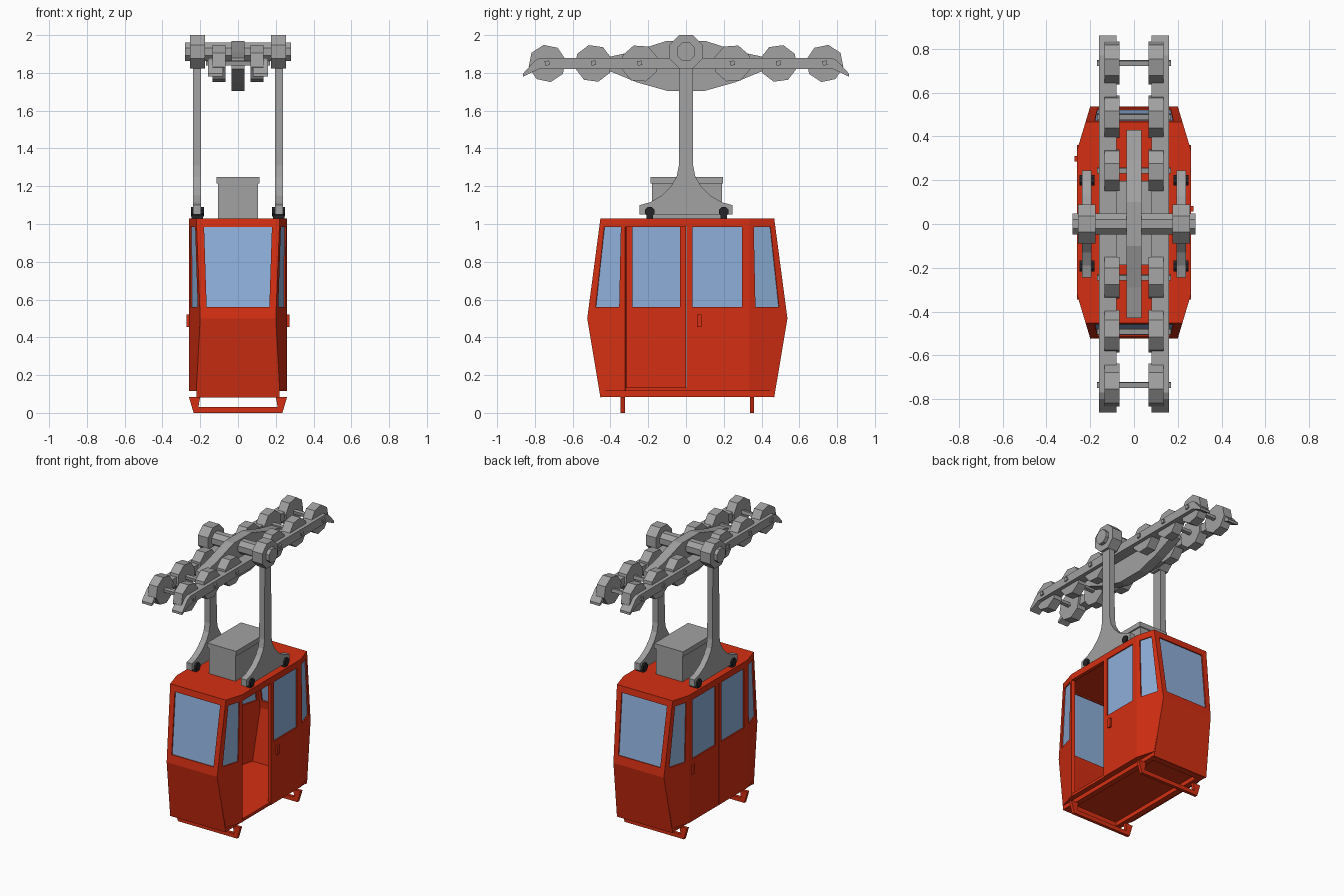
import bpy, bmesh, math
from mathutils import Vector

if "Cube" in bpy.data.objects:
    bpy.data.objects.remove(bpy.data.objects["Cube"])


def material(name, rgb):
    m = bpy.data.materials.new(name)
    m.diffuse_color = (*rgb, 1)
    m.use_nodes = True
    m.node_tree.nodes["Principled BSDF"].inputs["Base Color"].default_value = m.diffuse_color
    return m


RED = material("cabin red", (0.66, 0.028, 0.006))
GREY = material("metal grey", (0.36, 0.36, 0.36))
BLUE = material("window blue", (0.27, 0.43, 0.70))
BLACK = material("rubber black", (0.018, 0.018, 0.022))


def finish(name, bm, mat):
    bmesh.ops.remove_doubles(bm, verts=bm.verts, dist=1e-5)
    bmesh.ops.recalc_face_normals(bm, faces=bm.faces)
    me = bpy.data.meshes.new(name)
    bm.to_mesh(me)
    bm.free()
    me.materials.append(mat)
    ob = bpy.data.objects.new(name, me)
    bpy.context.collection.objects.link(ob)
    return ob


def prism(name, pts, axis, a, b, mat):
    """Extrude a 2D outline along an axis from a to b."""
    place = {"x": lambda p, t: (t, p[0], p[1]),
             "y": lambda p, t: (p[0], t, p[1]),
             "z": lambda p, t: (p[0], p[1], t)}[axis]
    bm = bmesh.new()
    face = bm.faces.new([bm.verts.new(place(p, a)) for p in pts])
    out = bmesh.ops.extrude_face_region(bm, geom=[face])
    new = [v for v in out["geom"] if isinstance(v, bmesh.types.BMVert)]
    bmesh.ops.translate(bm, verts=new, vec=Vector(place((0, 0), b - a)))
    if not any(f is face for f in bm.faces):
        bm.faces.new([v for v in bm.verts if v not in new])
    return finish(name, bm, mat)


def box(name, x0, x1, y0, y1, z0, z1, mat):
    return prism(name, [(x0, y0), (x1, y0), (x1, y1), (x0, y1)], "z", z0, z1, mat)


def disc(name, y, z, r, x0, x1, mat, sides=8, turn=0.5):
    pts = [(y + r * math.cos(2 * math.pi * (i + turn) / sides),
            z + r * math.sin(2 * math.pi * (i + turn) / sides)) for i in range(sides)]
    return prism(name, pts, "x", x0, x1, mat)


def slab(bm, quad, shift):
    """Add a closed six-sided block made from a quad and its shifted copy."""
    a = [bm.verts.new(p) for p in quad]
    b = [bm.verts.new(p + shift) for p in quad]
    bm.faces.new(a)
    bm.faces.new(b[::-1])
    for i in range(4):
        j = (i + 1) % 4
        bm.faces.new((a[i], b[i], b[j], a[j]))


def panel(name, quad, window=None, thick=0.025):
    """Wall panel; window = (u0, u1, v0, v1) as fractions of the quad."""
    q = [Vector(p) for p in quad]
    n = (q[1] - q[0]).cross(q[3] - q[0]).normalized()
    mid = sum(q, Vector()) / 4
    if n.dot(Vector((mid.x, mid.y * 0.5, 0))) > 0:
        n = -n                                   # always thicken inwards

    def at(u, v):
        return q[0].lerp(q[1], u).lerp(q[3].lerp(q[2], u), v)
    bm = bmesh.new()
    if not window:
        slab(bm, q, n * thick)
    else:
        u0, u1, v0, v1 = window
        h = [at(u0, v0), at(u1, v0), at(u1, v1), at(u0, v1)]
        a, b = [], []
        for i in range(4):
            j = (i + 1) % 4
            for s in (0, thick):
                o = n * s
                bm.faces.new([bm.verts.new(p + o) for p in (q[i], q[j], h[j], h[i])])
            for c, d in ((q[i], q[j]), (h[i], h[j])):
                bm.faces.new([bm.verts.new(p) for p in (c, d, d + n * thick, c + n * thick)])
        glass = bmesh.new()
        slab(glass, [p + n * 0.008 for p in h], n * 0.006)
        finish(name + "_window", glass, BLUE)
    return finish(name, bm, RED)


# Cabin dimensions: waist, roof and sill levels
CY = 0.007
Z0, ZM, ZT = 0.10, 0.50, 1.03
W, SIDE_Y = 0.26, 0.33          # side wall and where it meets the corner
XM, YM = 0.20, 0.53             # waist corner
XE, YE = 0.221, 0.46            # roof and sill corner

# End walls and angled corners
for s, end in ((-1, "front"), (1, "back")):
    def p(x, y, z):
        return (x, CY + s * y, z)
    panel(end + "_wall_upper", [p(-XM, YM, ZM), p(XM, YM, ZM), p(XE, YE, ZT), p(-XE, YE, ZT)],
          (0.09, 0.91, 0.113, 0.915))
    panel(end + "_wall_lower", [p(-XE, YE, 0.082), p(XE, YE, 0.082), p(XM, YM, ZM), p(-XM, YM, ZM)])
    for k, side in ((-1, "left"), (1, "right")):
        panel(f"{end}_{side}_corner_upper",
              [p(k * XM, YM, ZM), p(k * W, SIDE_Y, ZM), p(k * W, SIDE_Y, ZT), p(k * XE, YE, ZT)],
              (0.19, 0.84, 0.113, 0.915))
        panel(f"{end}_{side}_corner_lower",
              [p(k * XE, YE, 0.115), p(k * W, SIDE_Y, 0.115), p(k * W, SIDE_Y, ZM), p(k * XM, YM, ZM)])

# Side doors; the front right doorway stands open
for k, side in ((-1, "left"), (1, "right")):
    for s, end in ((-1, "front"), (1, "back")):
        if (k, s) == (1, -1):
            continue
        y0 = 0 if s < 0 else 0.002
        panel(f"{side}_{end}_door",
              [(k * W, y0, 0.115), (k * W, CY + s * SIDE_Y, 0.115),
               (k * W, CY + s * SIDE_Y, ZT), (k * W, y0, ZT)], (0.1, 0.88, 0.486, 0.95))
box("doorway_header", 0.235, W, CY - SIDE_Y, 0, 0.985, ZT, RED)
box("right_handle", W - 0.005, W + 0.012, 0.058, 0.083, 0.455, 0.52, RED)
box("left_handle", -W - 0.012, -W + 0.005, 0.285, 0.31, 0.455, 0.52, RED)


# Roof and floor slabs
def octagon(w, x, sy, y):
    return [(-x, CY - y), (x, CY - y), (w, CY - sy), (w, CY + sy),
            (x, CY + y), (-x, CY + y), (-w, CY + sy), (-w, CY - sy)]


prism("roof", octagon(W, XE, SIDE_Y, YE), "z", 0.99, ZT, RED)
prism("floor", octagon(W - 0.005, XE - 0.005, SIDE_Y, YE - 0.005), "z", 0.115, 0.135, RED)

# Underframe rim
for s in (-1, 1):
    box("underframe_rail", s * 0.20 - 0.02, s * 0.20 + 0.02, CY - 0.44, CY + 0.44, 0.085, 0.118, RED)
    y = CY + s * 0.425
    box("underframe_crossbar", -0.21, 0.21, y - 0.02, y + 0.02, 0.085, 0.118, RED)

# Landing skids under the floor
skid = [(-0.26, 0.085), (-0.235, 0), (0.235, 0), (0.26, 0.085),
        (0.20, 0.085), (0.21, 0.03), (-0.21, 0.03), (-0.20, 0.085)]
for s in (-1, 1):
    y = CY + s * 0.342
    prism("landing_skid", skid, "y", y - 0.011, y + 0.011, RED)

# Roof equipment box
box("equipment_box", -0.105, 0.105, -0.18, 0.19, ZT, 1.215, GREY)
box("equipment_lid", -0.115, 0.115, -0.187, 0.197, 1.215, 1.25, GREY)

# Hanger arms with flared feet, pins and hubs
half = [(0.245, 1.05), (0.245, 1.10), (0.19, 1.115), (0.13, 1.15), (0.08, 1.20),
        (0.05, 1.25), (0.038, 1.31), (0.036, 1.90)]
arm = half + [(-y, z) for y, z in reversed(half)]
for k in (-1, 1):
    prism("hanger_arm", arm, "x", k * 0.195, k * 0.238, GREY)
    disc("hanger_hub", 0, 1.912, 0.096, k * 0.175, k * 0.255, GREY)
    for y in (-0.192, 0.2):
        disc("mount_pin", y, 1.065, 0.027, k * 0.18, k * 0.25, BLACK)
        box("mount_foot", k * 0.215 - 0.03, k * 0.215 + 0.03, y - 0.018, y + 0.018, 1.025, 1.065, BLACK)
disc("main_shaft", 0, 1.912, 0.052, -0.28, 0.28, GREY)

# Central rocker beam
beam = [(0.10, 1.705), (0.26, 1.75), (0.43, 1.82), (0.43, 1.88), (0.29, 1.91), (0.10, 1.97)]
beam += [(-y, z) for y, z in reversed(beam)]
prism("rocker_beam", beam, "x", -0.035, 0.035, GREY)

# Carriage rails with hooked ends, rollers and axles
rail = [(0.78, 1.82), (0.862, 1.78), (0.862, 1.797), (0.80, 1.865), (0.77, 1.88)]
rail += [(-y, z) for y, z in reversed(rail)]
for k in (-1, 1):
    prism("carriage_rail", rail, "x", k * 0.08, k * 0.16, GREY)
    for y in (-0.735, -0.49, -0.245, 0.245, 0.49, 0.735):
        disc("roller", y, 1.85, 0.1, k * 0.066, k * 0.134, GREY, 8, 0.5 + y * 0.35)
for y in (-0.735, -0.49, -0.245, 0.245, 0.49, 0.735):
    disc("roller_axle", y, 1.852, 0.017, -0.17, 0.17, GREY, 4, 0.6)
